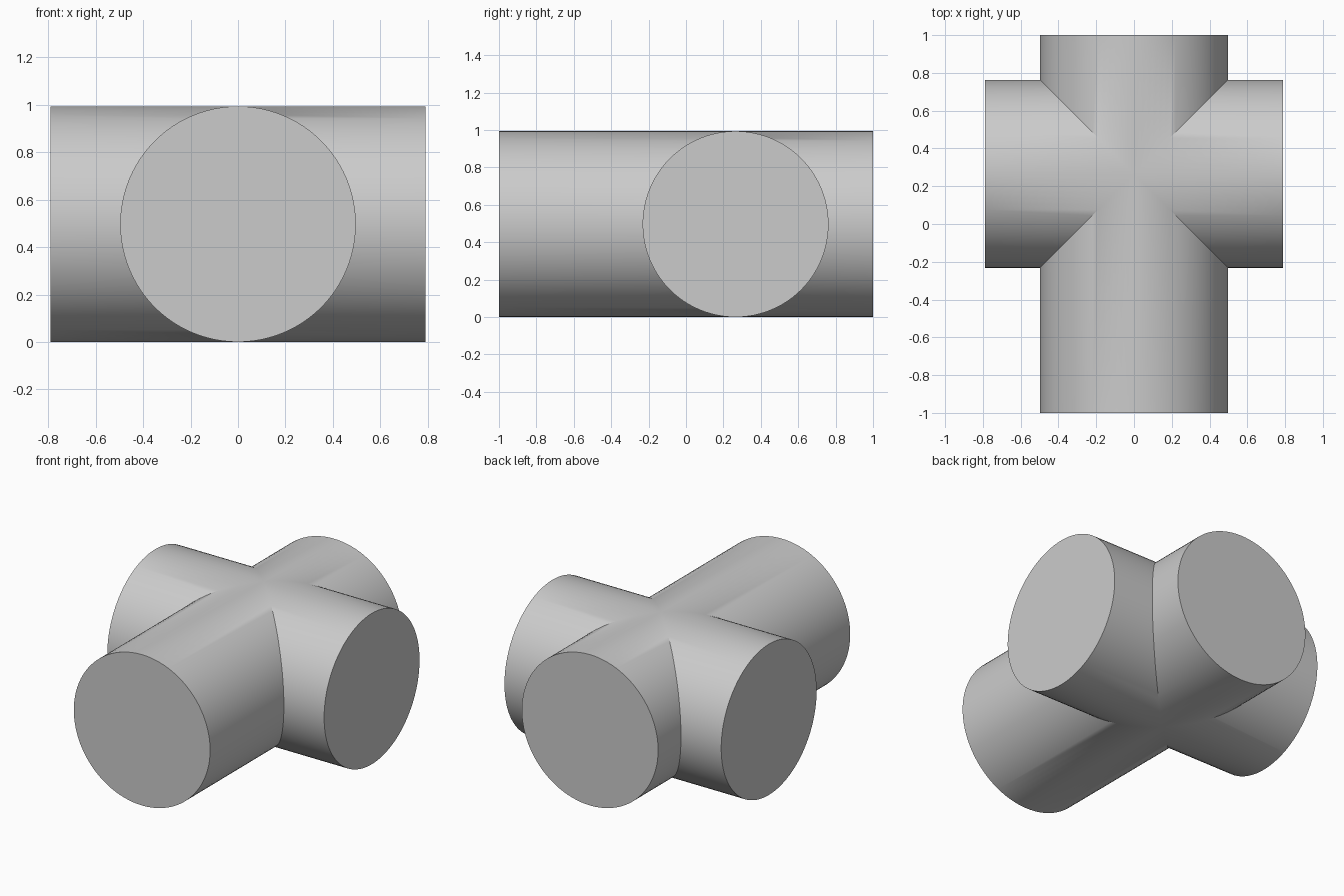
import bpy
import bmesh
import math
from mathutils import Vector

cube = bpy.data.objects.get("Cube")
if cube:
    bpy.data.objects.remove(cube, do_unlink=True)

RADIUS = 0.497
SEGMENTS = 96
CROSSING = Vector((0, 0.265, RADIUS))

grey = bpy.data.materials.new("plain_grey")
grey.use_nodes = True
colour = (0.6, 0.6, 0.6, 1)
grey.diffuse_color = colour
grey.node_tree.nodes["Principled BSDF"].inputs["Base Color"].default_value = colour


def add_arm(bm, direction, length):
    """Capped half-pipe arm whose inner end is mitred at 45 degrees on both sides."""
    out = Vector(direction)
    side = Vector((0, 0, 1)).cross(out)
    inner, outer = [], []
    for i in range(SEGMENTS):
        angle = math.tau * i / SEGMENTS
        across = RADIUS * math.cos(angle)
        rim = CROSSING + side * across + Vector((0, 0, RADIUS * math.sin(angle)))
        inner.append(bm.verts.new(rim + out * abs(across)))
        outer.append(bm.verts.new(rim + out * length))
    for i in range(SEGMENTS):
        j = (i + 1) % SEGMENTS
        bm.faces.new((inner[i], inner[j], outer[j], outer[i]))
    bm.faces.new(outer)


# Four arms joined along their mitres into one closed cross fitting
bm = bmesh.new()
add_arm(bm, (1, 0, 0), 0.79)
add_arm(bm, (-1, 0, 0), 0.79)
add_arm(bm, (0, 1, 0), 1 - CROSSING.y)
add_arm(bm, (0, -1, 0), 1 + CROSSING.y)
bmesh.ops.remove_doubles(bm, verts=bm.verts, dist=0.0001)
bmesh.ops.recalc_face_normals(bm, faces=bm.faces)

mesh = bpy.data.meshes.new("pipe_cross")
bm.to_mesh(mesh)
bm.free()
mesh.materials.append(grey)
pipe_cross = bpy.data.objects.new("pipe_cross", mesh)
bpy.context.collection.objects.link(pipe_cross)

bpy.ops.object.select_all(action='DESELECT')
pipe_cross.select_set(True)
bpy.context.view_layer.objects.active = pipe_cross
bpy.ops.object.shade_smooth_by_angle(angle=math.radians(30))
